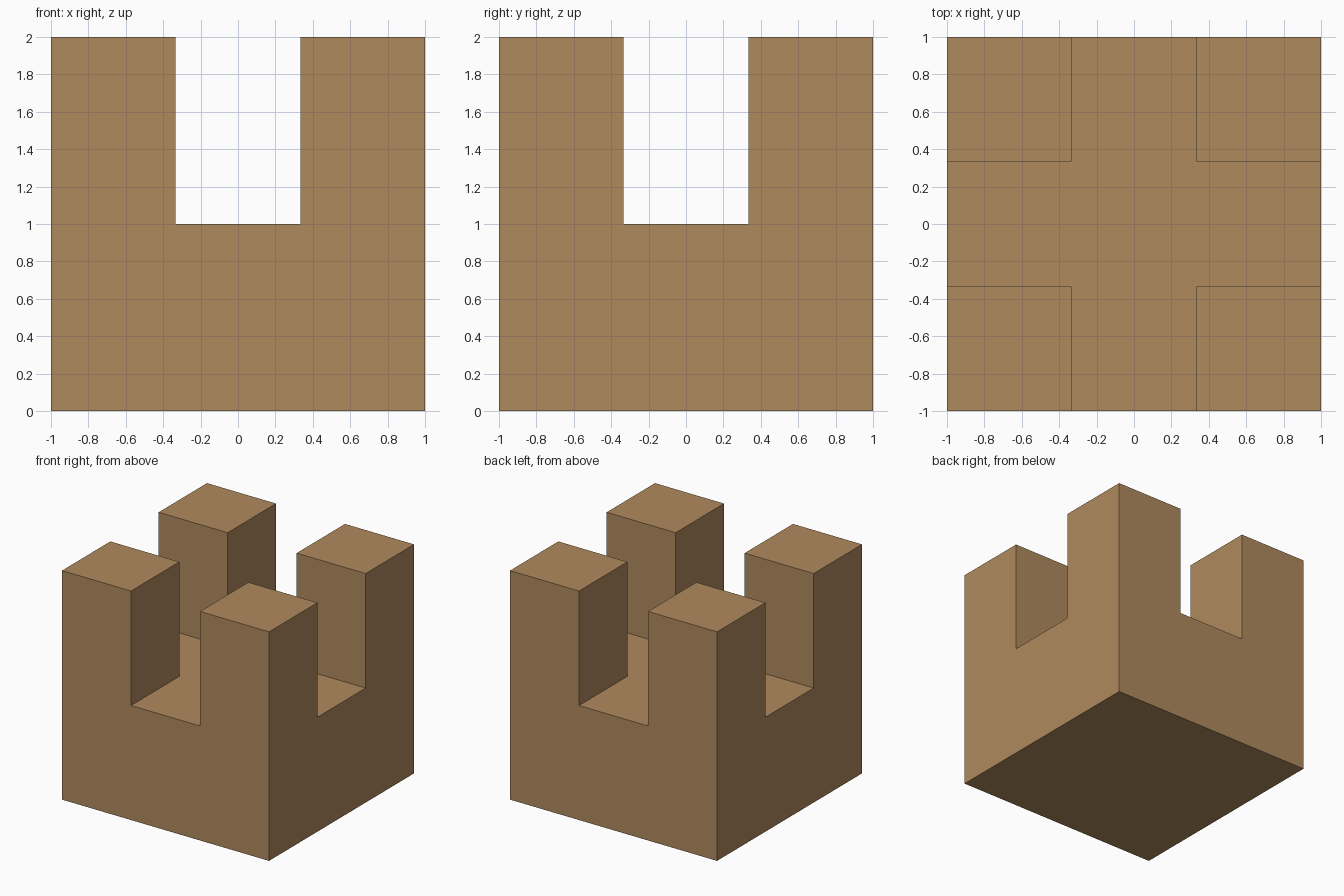
import bpy, bmesh
from mathutils import Matrix

if "Cube" in bpy.data.objects:
    bpy.data.objects.remove(bpy.data.objects["Cube"])

SLOT = 1 / 3      # half width of the crossing slots
SLOT_FLOOR = 1.0  # height of the slot floor
TOP = 2.0         # height of the corner posts

wood = bpy.data.materials.new("light brown wood")
wood.diffuse_color = (0.434, 0.254, 0.112, 1)
wood.use_nodes = True
wood.node_tree.nodes["Principled BSDF"].inputs["Base Color"].default_value = wood.diffuse_color

# Solid lower block
bm = bmesh.new()
bmesh.ops.create_cube(bm, size=1, matrix=Matrix.Translation((0, 0, SLOT_FLOOR / 2))
                      @ Matrix.Diagonal((2, 2, SLOT_FLOOR, 1)))

# Cut the block into a three by three grid
for axis in ((1, 0, 0), (0, 1, 0)):
    for side in (-SLOT, SLOT):
        bmesh.ops.bisect_plane(bm, geom=bm.verts[:] + bm.edges[:] + bm.faces[:],
                               plane_co=[a * side for a in axis], plane_no=axis)

# Raise the four corner posts
bm.normal_update()
corners = []
for f in bm.faces:
    c = f.calc_center_median()
    if f.normal.z > 0.9 and abs(c.x) > SLOT and abs(c.y) > SLOT:
        corners.append(f)
posts = bmesh.ops.extrude_discrete_faces(bm, faces=corners)["faces"]
for f in posts:
    for v in f.verts:
        v.co.z = TOP

# Merge the flat faces
bmesh.ops.remove_doubles(bm, verts=bm.verts[:], dist=1e-5)
bmesh.ops.recalc_face_normals(bm, faces=bm.faces[:])
bmesh.ops.dissolve_limit(bm, angle_limit=0.01, verts=bm.verts[:], edges=bm.edges[:])

mesh = bpy.data.meshes.new("slotted_block")
bm.to_mesh(mesh)
bm.free()
mesh.materials.append(wood)
block = bpy.data.objects.new("slotted_block", mesh)
bpy.context.collection.objects.link(block)
